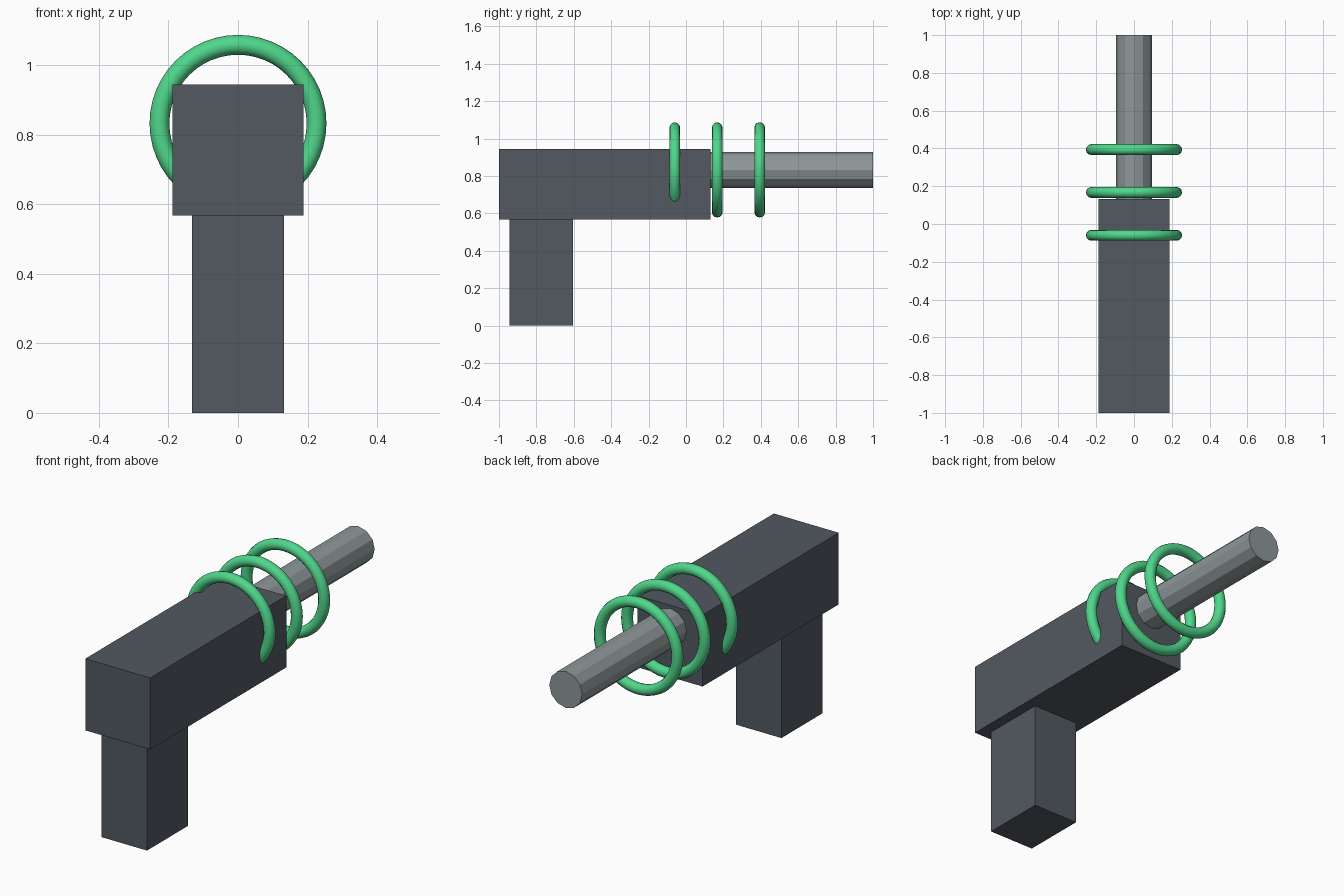
import bpy
import math

if "Cube" in bpy.data.objects:
    bpy.data.objects.remove(bpy.data.objects["Cube"])


def material(name, rgb):
    m = bpy.data.materials.new(name)
    m.diffuse_color = (*rgb, 1.0)
    m.use_nodes = True
    m.node_tree.nodes["Principled BSDF"].inputs["Base Color"].default_value = m.diffuse_color
    return m


DARK = material("dark slate", (0.085, 0.1, 0.12))
STEEL = material("steel grey", (0.27, 0.31, 0.32))
GREEN = material("bright green", (0.08, 0.68, 0.26))


def finish(name, mat):
    ob = bpy.context.object
    ob.name = name
    ob.data.materials.append(mat)
    return ob


def box(name, lo, hi, mat):
    centre = [(a + b) / 2 for a, b in zip(lo, hi)]
    bpy.ops.mesh.primitive_cube_add(size=1, location=centre)
    ob = finish(name, mat)
    ob.scale = [b - a for a, b in zip(lo, hi)]
    return ob


AXIS_Z = 0.833
QUARTER = math.pi / 2

# Body and grip
box("body", (-0.189, -1.0, 0.568), (0.189, 0.132, 0.945), DARK)
box("grip", (-0.132, -0.945, 0.0), (0.132, -0.605, 0.568), DARK)

# Faceted barrel, starting just inside the body
bpy.ops.mesh.primitive_cylinder_add(
    vertices=12, radius=0.096, depth=0.88,
    location=(0, 0.56, AXIS_Z), rotation=(QUARTER, 0, 0))
finish("barrel", STEEL)

# Three rings around the barrel axis
for i, y in enumerate((-0.06, 0.167, 0.394)):
    bpy.ops.mesh.primitive_torus_add(
        major_radius=0.226, minor_radius=0.0285,
        major_segments=48, minor_segments=12,
        location=(0, y, AXIS_Z), rotation=(QUARTER, 0, 0))
    finish(f"ring_{i + 1}", GREEN)
    bpy.ops.object.shade_smooth_by_angle(angle=math.radians(40))
